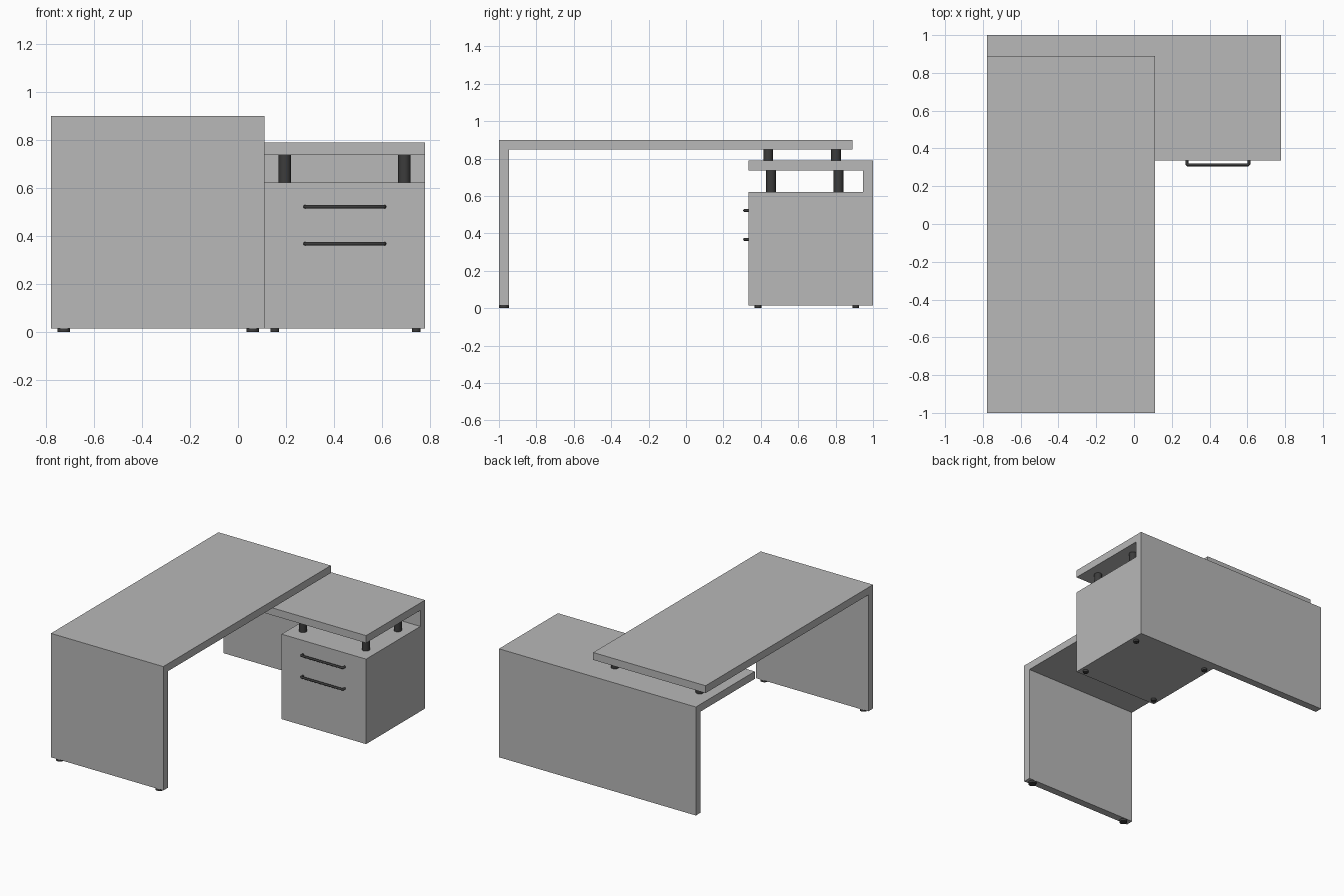
import bpy, bmesh
from mathutils import Matrix

if "Cube" in bpy.data.objects:
    bpy.data.objects.remove(bpy.data.objects["Cube"], do_unlink=True)


def material(name, value):
    mat = bpy.data.materials.new(name)
    colour = (value, value, value, 1)
    mat.diffuse_color = colour
    mat.use_nodes = True
    bsdf = next(n for n in mat.node_tree.nodes if n.type == "BSDF_PRINCIPLED")
    bsdf.inputs["Base Color"].default_value = colour
    return mat


PANEL = material("light grey panel", 0.48)
METAL = material("dark grey metal", 0.045)


def add_object(name, data, mat):
    obj = bpy.data.objects.new(name, data)
    bpy.context.collection.objects.link(obj)
    data.materials.append(mat)
    return obj


def mesh_object(name, bm, mat):
    bmesh.ops.recalc_face_normals(bm, faces=bm.faces)
    mesh = bpy.data.meshes.new(name)
    bm.to_mesh(mesh)
    bm.free()
    return add_object(name, mesh, mat)


def slab(name, profile, x0, x1):
    """Extrude a (y, z) side profile from x0 to x1."""
    bm = bmesh.new()
    face = bm.faces.new([bm.verts.new((x0, y, z)) for y, z in profile])
    out = bmesh.ops.extrude_face_region(bm, geom=[face])
    moved = [v for v in out["geom"] if isinstance(v, bmesh.types.BMVert)]
    bmesh.ops.translate(bm, verts=moved, vec=(x1 - x0, 0, 0))
    return mesh_object(name, bm, PANEL)


def post(name, x, y, z0, z1, radius):
    """Upright smooth cylinder."""
    bm = bmesh.new()
    bmesh.ops.create_cone(bm, cap_ends=True, segments=24, radius1=radius,
                          radius2=radius, depth=z1 - z0,
                          matrix=Matrix.Translation((x, y, (z0 + z1) / 2)))
    for f in bm.faces:
        f.smooth = len(f.verts) == 4
    for e in bm.edges:
        e.smooth = all(f.smooth for f in e.link_faces)
    return mesh_object(name, bm, METAL)


LEFT, RIGHT, SPLIT = -0.778, 0.778, 0.11
BASE, FRONT, T = 0.015, 0.335, 0.053
DESK_TOP, RETURN_TOP, CABINET_TOP = 0.90, 0.79, 0.622

# Main desk: top with a full-width front leg panel
slab("main_desk", [(-1, BASE), (-1, DESK_TOP), (0.89, DESK_TOP),
                   (0.89, DESK_TOP - T), (T - 1, DESK_TOP - T), (T - 1, BASE)],
     LEFT, SPLIT)

# Low return: top with a full-width back panel
slab("return_desk", [(1, BASE), (1, RETURN_TOP), (FRONT, RETURN_TOP),
                     (FRONT, RETURN_TOP - T), (1 - T, RETURN_TOP - T),
                     (1 - T, BASE)], LEFT, RIGHT)

# Drawer cabinet
slab("cabinet", [(FRONT, BASE), (FRONT, CABINET_TOP),
                 (1 - T, CABINET_TOP), (1 - T, BASE)], SPLIT, RIGHT)

# Posts between cabinet and return, and between return and main top
for side, x_low, x_high in (("right", 0.195, -0.67), ("left", 0.692, 0.0)):
    for place, y_low, y_high in (("front", 0.455, 0.44), ("back", 0.815, 0.802)):
        post(f"cabinet_post_{place}_{side}", x_low, y_low,
             CABINET_TOP, RETURN_TOP - T, 0.026)
        post(f"desk_post_{place}_{side}", x_high, y_high,
             RETURN_TOP, DESK_TOP - T, 0.026)

# Feet
for side, x_desk, x_cab in (("right", -0.724, 0.153), ("left", 0.062, 0.741)):
    post(f"desk_foot_{side}", x_desk, T / 2 - 1, 0, BASE, 0.026)
    for place, y in (("front", 0.385), ("back", 0.907)):
        post(f"cabinet_foot_{place}_{side}", x_cab, y, 0, BASE, 0.018)

# Drawer handles: bent round bars
for name, z in (("upper_handle", 0.522), ("lower_handle", 0.368)):
    curve = bpy.data.curves.new(name, "CURVE")
    curve.dimensions = "3D"
    curve.bevel_depth = 0.008
    curve.bevel_resolution = 3
    curve.use_fill_caps = True
    path = [(0.28, FRONT), (0.28, 0.318), (0.285, 0.313),
            (0.604, 0.313), (0.609, 0.318), (0.609, FRONT)]
    spline = curve.splines.new("POLY")
    spline.points.add(len(path) - 1)
    for point, (x, y) in zip(spline.points, path):
        point.co = (x, y, z, 1)
    add_object(name, curve, METAL)
